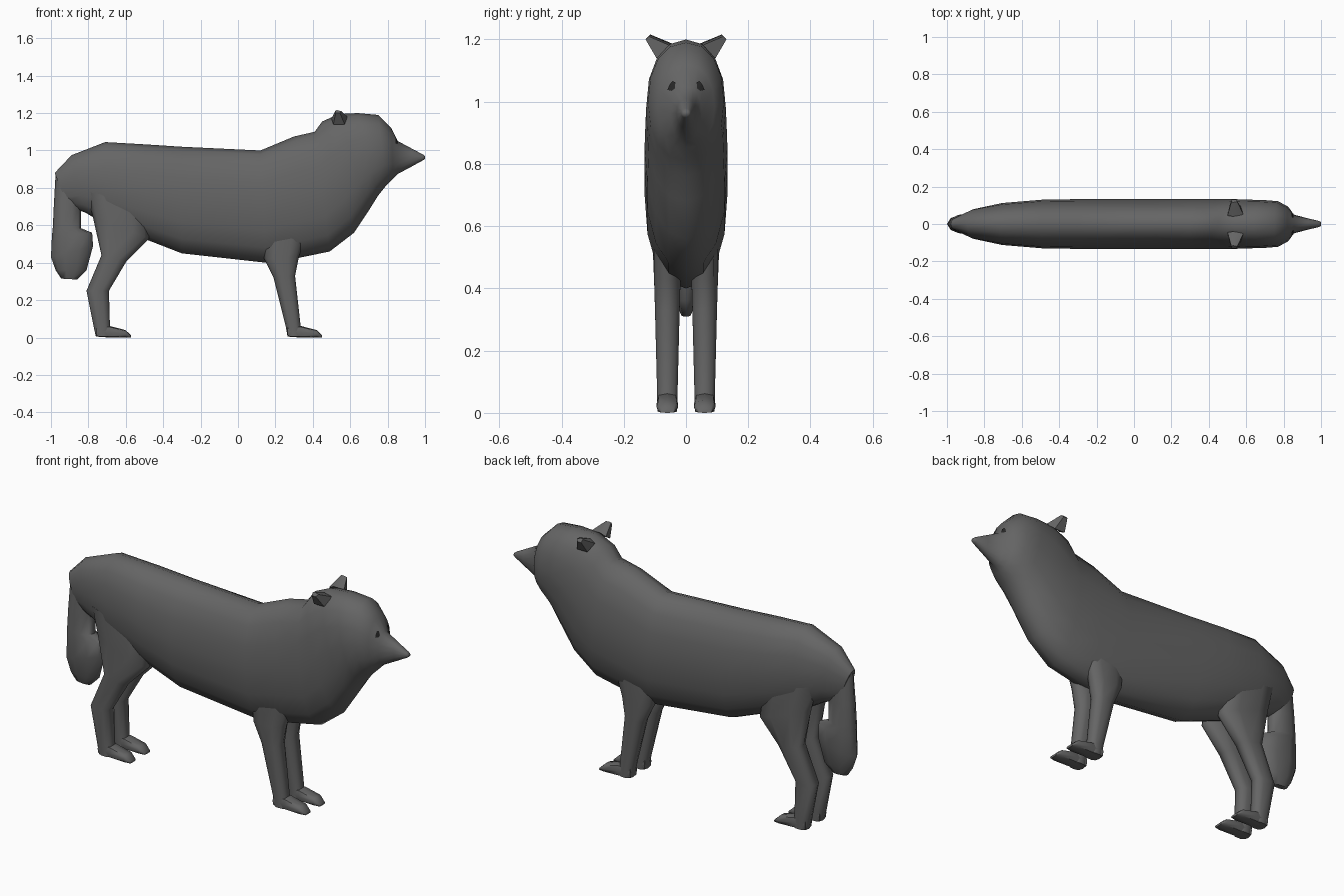
import bpy, bmesh, math
from mathutils import Vector
from mathutils.bvhtree import BVHTree


def material(name, c):
    m = bpy.data.materials.new(name)
    m.diffuse_color = (c, c, c, 1)
    return m


FUR = material("grey fur", 0.13)
DARK = material("dark eye", 0.02)


def finish(name, bm, mat, angle=60):
    bmesh.ops.recalc_face_normals(bm, faces=bm.faces)
    mesh = bpy.data.meshes.new(name)
    bm.to_mesh(mesh)
    bm.free()
    mesh.materials.append(mat)
    ob = bpy.data.objects.new(name, mesh)
    bpy.context.collection.objects.link(ob)
    bpy.ops.object.select_all(action='DESELECT')
    ob.select_set(True)
    bpy.context.view_layer.objects.active = ob
    bpy.ops.object.shade_smooth_by_angle(angle=math.radians(angle))
    return ob


def loft(name, rings, sides=12, y=0.0, power=2.2, angle=60):
    """Skin rings given as (x, z) of one edge, (x, z) of the other, half width."""
    bm = bmesh.new()
    loops = []
    for xa, za, xb, zb, w in rings:
        loop = []
        for i in range(sides):
            a = 2 * math.pi * i / sides
            c, s = math.cos(a), math.sin(a)
            c = math.copysign(abs(c) ** (2 / power), c)
            s = math.copysign(abs(s) ** (2 / power), s)
            loop.append(bm.verts.new(((xa + xb) / 2 + c * (xa - xb) / 2, y + s * w,
                                      (za + zb) / 2 + c * (za - zb) / 2)))
        loops.append(loop)
    for p, q in zip(loops, loops[1:]):
        for i in range(sides):
            j = (i + 1) % sides
            bm.faces.new((p[i], p[j], q[j], q[i]))
    bm.faces.new(loops[0])
    bm.faces.new(loops[-1])
    return finish(name, bm, FUR, angle)


# Torso, neck, head and snout: top edge, bottom edge, half width
body = loft("body", [
    (-0.98, 0.88, -0.91, 0.70, 0.035),
    (-0.89, 0.975, -0.82, 0.67, 0.08),
    (-0.71, 1.045, -0.70, 0.60, 0.112),
    (-0.50, 1.033, -0.48, 0.52, 0.130),
    (-0.30, 1.02, -0.30, 0.45, 0.133),
    (0.12, 1.00, 0.15, 0.40, 0.133),
    (0.30, 1.075, 0.32, 0.425, 0.133),
    (0.41, 1.10, 0.49, 0.46, 0.133),
    (0.45, 1.155, 0.62, 0.56, 0.133),
    (0.54, 1.195, 0.70, 0.68, 0.130),
    (0.64, 1.20, 0.75, 0.76, 0.128),
    (0.75, 1.19, 0.79, 0.81, 0.122),
    (0.82, 1.12, 0.83, 0.85, 0.092),
    (0.855, 1.05, 0.855, 0.875, 0.050),
    (0.93, 1.01, 0.93, 0.915, 0.030),
    (0.99, 0.978, 0.99, 0.948, 0.016),
    (1.00, 0.97, 1.00, 0.955, 0.010)], sides=16)

# Hanging bushy tail
loft("tail", [
    (-0.975, 0.88, -0.82, 0.84, 0.035),
    (-0.985, 0.70, -0.84, 0.70, 0.045),
    (-0.99, 0.59, -0.84, 0.585, 0.050),
    (-0.995, 0.54, -0.78, 0.56, 0.054),
    (-1.00, 0.43, -0.775, 0.49, 0.050),
    (-0.975, 0.36, -0.81, 0.36, 0.036),
    (-0.945, 0.315, -0.86, 0.31, 0.015)], sides=10)

for side, tag in ((-1, "right"), (1, "left")):
    y = side * 0.06
    # Front and hind legs: back edge, front edge, half width
    loft("front_leg_" + tag, [
        (0.12, 0.58, 0.38, 0.60, 0.045),
        (0.14, 0.42, 0.325, 0.43, 0.044),
        (0.19, 0.32, 0.305, 0.33, 0.041),
        (0.255, 0.06, 0.335, 0.06, 0.034),
        (0.265, 0.005, 0.34, 0.005, 0.033)], 10, y, 2.6)
    loft("hind_leg_" + tag, [
        (-0.81, 0.78, -0.50, 0.72, 0.045),
        (-0.775, 0.64, -0.475, 0.53, 0.050),
        (-0.73, 0.44, -0.595, 0.41, 0.044),
        (-0.81, 0.25, -0.69, 0.25, 0.038),
        (-0.77, 0.05, -0.685, 0.07, 0.034),
        (-0.76, 0.005, -0.68, 0.005, 0.033)], 10, y, 2.6)
    # Paws
    for kind, x in (("front", 0.265), ("hind", -0.757)):
        loft(kind + "_paw_" + tag, [
            (x, 0.06, x, 0.005, 0.030),
            (x + 0.07, 0.062, x + 0.07, 0.0, 0.034),
            (x + 0.155, 0.04, x + 0.155, 0.0, 0.035),
            (x + 0.185, 0.012, x + 0.185, 0.0, 0.024)], 8, y, 3.5)
    # Ear: flattened wedge leaning outwards
    bm = bmesh.new()
    base = [(0.50, 0.045, 1.17), (0.53, 0.04, 1.185), (0.585, 0.05, 1.18),
            (0.57, 0.095, 1.14), (0.51, 0.095, 1.14)]
    tip = [(0.52, 0.118, 1.212), (0.53, 0.115, 1.216), (0.553, 0.120, 1.21),
           (0.545, 0.13, 1.20), (0.522, 0.13, 1.20)]
    lo, hi = [[bm.verts.new((a, side * b, c)) for a, b, c in r] for r in (base, tip)]
    for i in range(5):
        j = (i + 1) % 5
        bm.faces.new((lo[i], lo[j], hi[j], hi[i]))
    bm.faces.new(lo)
    bm.faces.new(hi)
    finish("ear_" + tag, bm, FUR, 40)

# Eyes: thin almond plates draped on the face
tree = BVHTree.FromObject(body, bpy.context.evaluated_depsgraph_get())
almond = [(0.034, 1.062), (0.043, 1.066), (0.052, 1.056), (0.060, 1.038),
          (0.047, 1.035), (0.036, 1.042)]
for side, tag in ((-1, "right"), (1, "left")):
    bm = bmesh.new()

    def drape(y, z):
        hit = tree.ray_cast(Vector((2, side * y, z)), Vector((-1, 0, 0)))[0]
        return bm.verts.new(hit + Vector((0.005, 0, 0)))

    rim = [drape(*p) for p in almond]
    mid = drape(0.046, 1.05)
    for i in range(6):
        bm.faces.new((mid, rim[i], rim[(i + 1) % 6]))
    bmesh.ops.recalc_face_normals(bm, faces=bm.faces)
    if sum(f.normal.x for f in bm.faces) < 0:
        bmesh.ops.reverse_faces(bm, faces=bm.faces)
    mesh = bpy.data.meshes.new("eye_" + tag)
    bm.to_mesh(mesh)
    bm.free()
    mesh.materials.append(DARK)
    bpy.context.collection.objects.link(bpy.data.objects.new("eye_" + tag, mesh))
